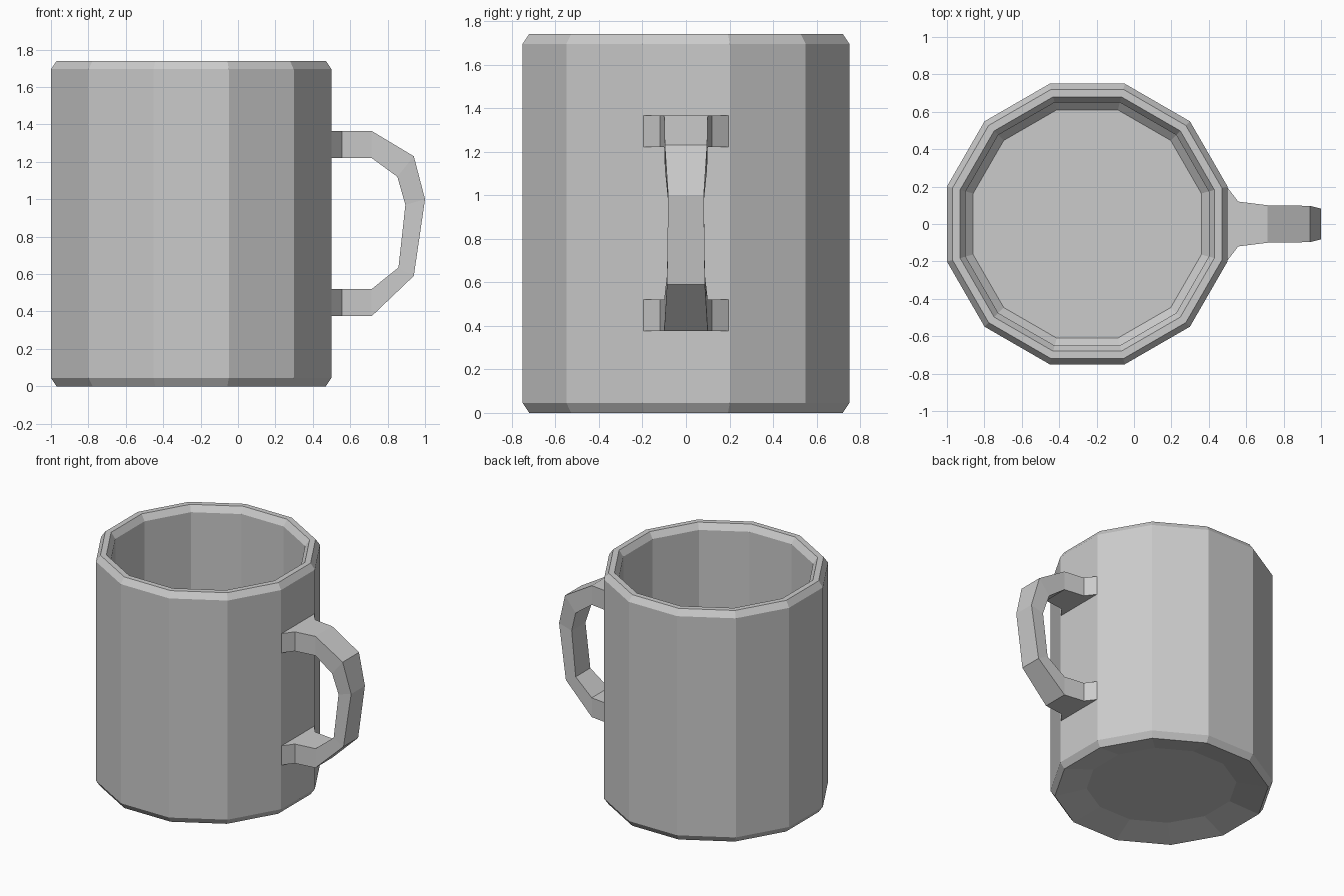
import bpy, bmesh, math

if "Cube" in bpy.data.objects:
    bpy.data.objects.remove(bpy.data.objects["Cube"])

def finish(name, bm):
    bmesh.ops.recalc_face_normals(bm, faces=bm.faces[:])
    me = bpy.data.meshes.new(name)
    bm.to_mesh(me)
    bm.free()
    ob = bpy.data.objects.new(name, me)
    bpy.context.collection.objects.link(ob)
    return ob

def loft(name, rings, cap):
    """Join successive closed rings of points with quads."""
    bm = bmesh.new()
    vs = [[bm.verts.new(p) for p in ring] for ring in rings]
    n = len(vs[0])
    for a, b in zip(vs, vs[1:]):
        for i in range(n):
            j = (i + 1) % n
            bm.faces.new((a[i], a[j], b[j], b[i]))
    if cap:
        bm.faces.new(vs[0])
        bm.faces.new(vs[-1])
    return finish(name, bm)

# Mug body: 12-sided, profile as (distance to flat, z), from recessed base to inner floor
SIDES, CX = 12, -0.25
profile = [(0.505, 0.05), (0.72, 0.0), (0.75, 0.045), (0.75, 1.695), (0.72, 1.74),
           (0.68, 1.74), (0.65, 1.695), (0.65, 0.14), (0.61, 0.10)]

def polygon(apothem, z):
    r = apothem / math.cos(math.pi / SIDES)
    angles = [math.tau * (i + 0.5) / SIDES for i in range(SIDES)]
    return [(CX + r * math.cos(a), r * math.sin(a), z) for a in angles]

loft("mug_body", [polygon(a, z) for a, z in profile], True)

# Handle: outer (x, z), inner (x, z), half width; flared where it meets the body
sections = [
    (0.50, 1.365, 0.50, 1.22, 0.195),
    (0.557, 1.365, 0.557, 1.22, 0.12),
    (0.715, 1.365, 0.715, 1.22, 0.10),
    (0.94, 1.23, 0.852, 1.12, 0.097),
    (1.00, 1.00, 0.895, 0.97, 0.082),
    (0.94, 0.59, 0.858, 0.635, 0.087),
    (0.715, 0.375, 0.715, 0.52, 0.10),
    (0.557, 0.375, 0.557, 0.52, 0.12),
    (0.50, 0.375, 0.50, 0.52, 0.195),
]
loft("handle", [[(xo, -w, zo), (xo, w, zo), (xi, w, zi), (xi, -w, zi)]
                for xo, zo, xi, zi, w in sections], False)
